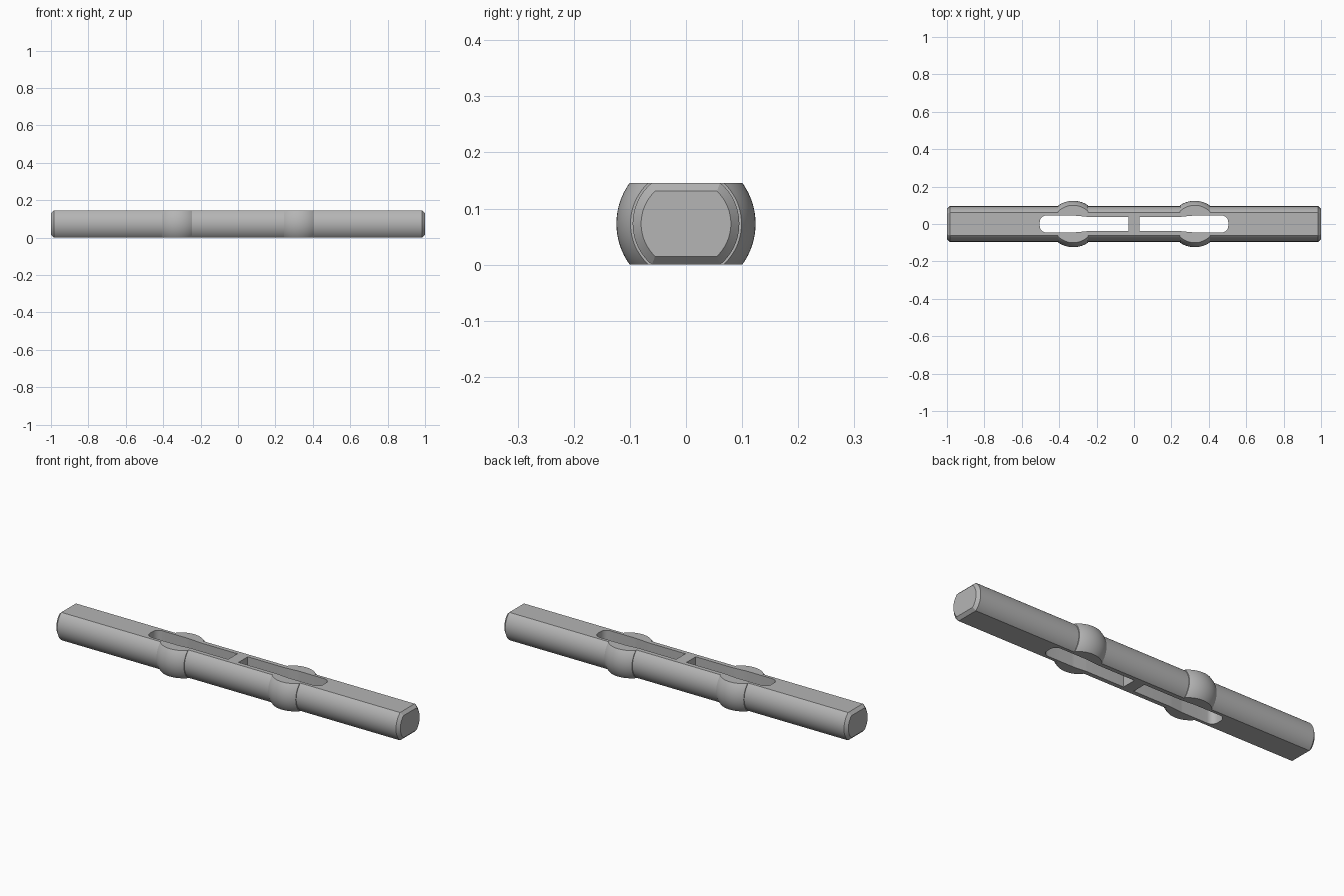
import bpy, bmesh, math

if "Cube" in bpy.data.objects:
    bpy.data.objects.remove(bpy.data.objects["Cube"])

R, H = 0.095, 0.073          # bar radius and half thickness between the flats
CHAMFER = 0.015
BULGE_X, BULGE_HALF = 0.325, 0.08
BULGE_END_R, BULGE_TOP_R = 0.099, 0.124
ARC = 24                     # segments on each rounded side

grey = bpy.data.materials.new("light_grey")
grey.diffuse_color = (0.46, 0.46, 0.46, 1)
grey.use_nodes = True
grey.node_tree.nodes["Principled BSDF"].inputs["Base Color"].default_value = grey.diffuse_color


def make_object(name, bm):
    bmesh.ops.recalc_face_normals(bm, faces=bm.faces)
    mesh = bpy.data.meshes.new(name)
    bm.to_mesh(mesh)
    bm.free()
    mesh.materials.append(grey)
    obj = bpy.data.objects.new(name, mesh)
    bpy.context.collection.objects.link(obj)
    return obj


def section(bm, x, r, h):
    """Circle of radius r with the top and bottom cut flat at +-h."""
    a = math.asin(h / r)
    angles = [-a + 2 * a * i / ARC for i in range(ARC + 1)]
    angles += [t + math.pi for t in angles]
    return [bm.verts.new((x, r * math.cos(t), H + r * math.sin(t))) for t in angles]


# Stations along the bar: chamfered ends and two barrel-shaped bulges
def bulge(cx, steps=20):
    sag = BULGE_TOP_R - BULGE_END_R
    rad = (BULGE_HALF ** 2 + sag ** 2) / (2 * sag)
    a = math.asin(BULGE_HALF / rad)
    ring = []
    for i in range(steps + 1):
        t = -a + 2 * a * i / steps
        ring.append((cx + rad * math.sin(t), BULGE_TOP_R - rad * (1 - math.cos(t)), H))
    return [(ring[0][0], R, H)] + ring + [(ring[-1][0], R, H)]


stations = [(-1, R - CHAMFER, H - CHAMFER), (-1 + CHAMFER, R, H)]
stations += bulge(-BULGE_X) + bulge(BULGE_X)
stations += [(1 - CHAMFER, R, H), (1, R - CHAMFER, H - CHAMFER)]

bm = bmesh.new()
rings = [section(bm, *s) for s in stations]
for p, q in zip(rings, rings[1:]):
    for i in range(len(p)):
        j = (i + 1) % len(p)
        bm.faces.new((p[i], p[j], q[j], q[i]))
bm.faces.new(rings[0])
bm.faces.new(rings[-1])
bar = make_object("slotted_bar", bm)


# Slots through the flats, slightly narrower near the centre web
def slot_cutter(side):
    fillet, wide, narrow, end = 0.034, 0.045, 0.038, 0.504
    half = [(0.03, narrow), (0.245, narrow), (0.32, wide)]
    for i in range(9):
        t = math.pi / 2 * (1 - i / 8)
        half.append((end - fillet + fillet * math.cos(t),
                     wide - fillet + fillet * math.sin(t)))
    outline = half + [(x, -y) for x, y in reversed(half)]
    bm = bmesh.new()
    face = bm.faces.new([bm.verts.new((side * x, y, -0.1)) for x, y in outline])
    new = bmesh.ops.extrude_face_region(bm, geom=[face])["geom"]
    bmesh.ops.translate(bm, vec=(0, 0, 0.4),
                        verts=[v for v in new if isinstance(v, bmesh.types.BMVert)])
    cutter = make_object("slot_cutter", bm)
    cutter.hide_render = True
    return cutter


bpy.context.view_layer.objects.active = bar
bar.select_set(True)
for side in (-1, 1):
    cutter = slot_cutter(side)
    mod = bar.modifiers.new("slot", 'BOOLEAN')
    mod.operation = 'DIFFERENCE'
    mod.solver = 'EXACT'
    mod.object = cutter
    bpy.ops.object.modifier_apply(modifier=mod.name)
    bpy.data.objects.remove(cutter)

bpy.ops.object.shade_smooth_by_angle(angle=math.radians(25))
